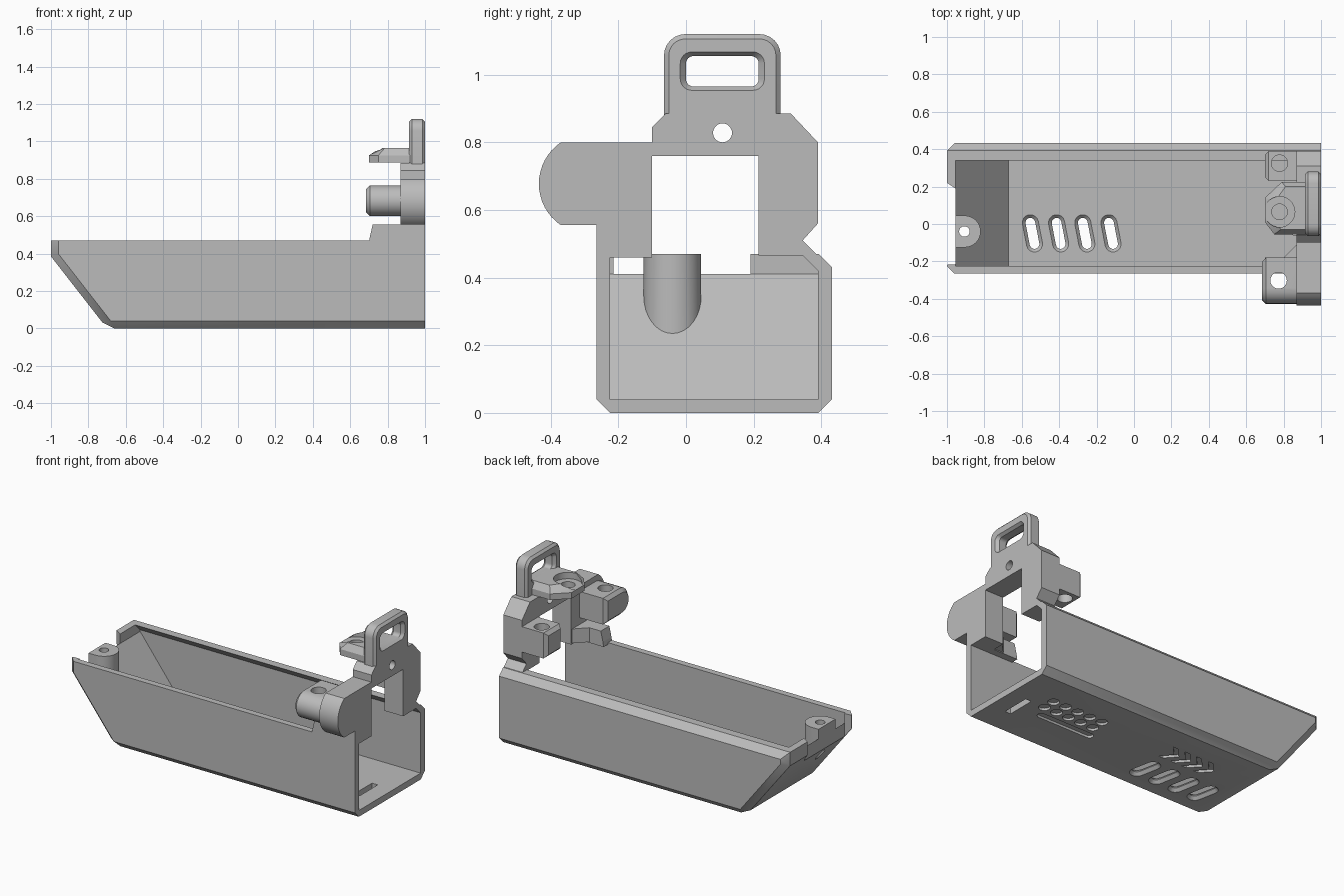
import bpy, bmesh
from math import sin, cos, pi, radians
from mathutils import Vector

cube = bpy.data.objects.get("Cube")
if cube:
    bpy.data.objects.remove(cube)

grey = bpy.data.materials.new("matte_grey")
grey.use_nodes = True
grey.diffuse_color = (0.5, 0.5, 0.5, 1)
grey.node_tree.nodes["Principled BSDF"].inputs["Base Color"].default_value = (0.5, 0.5, 0.5, 1)


def arc(cx, cy, r, a0, a1, n=12):
    return [(cx + r * cos(radians(a0 + (a1 - a0) * i / n)),
             cy + r * sin(radians(a0 + (a1 - a0) * i / n))) for i in range(n + 1)]


def circle(cx, cy, r, n=28):
    return arc(cx, cy, r, 0, 360, n)[:-1]


def rect(x0, y0, x1, y1, r=0):
    if not r:
        return [(x0, y0), (x1, y0), (x1, y1), (x0, y1)]
    return (arc(x1 - r, y1 - r, r, 0, 90, 6) + arc(x0 + r, y1 - r, r, 90, 180, 6)
            + arc(x0 + r, y0 + r, r, 180, 270, 6) + arc(x1 - r, y0 + r, r, 270, 360, 6))


def stadium(cx, cy, half, r, tilt):
    """Long rounded slot whose axis is turned by tilt degrees."""
    dx, dy = half * cos(radians(tilt)), half * sin(radians(tilt))
    return (arc(cx + dx, cy + dy, r, tilt - 90, tilt + 90, 8)
            + arc(cx - dx, cy - dy, r, tilt + 90, tilt + 270, 8))


def prism(name, pts, axis, a, b, bevel=0, where=None, end=None):
    """Extrude a 2D outline along an axis; 'end' is an optional far outline."""
    place = {"x": lambda p, t: (t, p[0], p[1]),
             "y": lambda p, t: (p[0], t, p[1]),
             "z": lambda p, t: (p[0], p[1], t)}[axis]
    bm = bmesh.new()
    lo = [bm.verts.new(place(p, a)) for p in pts]
    hi = [bm.verts.new(place(p, b)) for p in (end or pts)]
    bm.faces.new(lo)
    bm.faces.new(hi)
    for i in range(len(pts)):
        j = (i + 1) % len(pts)
        bm.faces.new((lo[i], lo[j], hi[j], hi[i]))
    bmesh.ops.recalc_face_normals(bm, faces=bm.faces[:])
    if bevel:
        edges = [e for e in bm.edges if where(e.verts[0].co, e.verts[1].co)]
        bmesh.ops.bevel(bm, geom=edges, offset=bevel, segments=1, affect='EDGES', profile=0.5)
        bmesh.ops.recalc_face_normals(bm, faces=bm.faces[:])
    mesh = bpy.data.meshes.new(name)
    bm.to_mesh(mesh)
    bm.free()
    mesh.materials.append(grey)
    ob = bpy.data.objects.new(name, mesh)
    bpy.context.scene.collection.objects.link(ob)
    return ob


def cut(ob, *cutters):
    """Subtract each cutter, then remove it."""
    for c in cutters:
        mod = ob.modifiers.new("cut", 'BOOLEAN')
        mod.operation, mod.solver, mod.object = 'DIFFERENCE', 'EXACT', c
        deps = bpy.context.evaluated_depsgraph_get()
        deps.update()
        mesh = bpy.data.meshes.new_from_object(ob.evaluated_get(deps))
        ob.modifiers.clear()
        ob.data = mesh
        bpy.data.objects.remove(c)


def smooth(ob):
    bpy.ops.object.select_all(action='DESELECT')
    bpy.context.view_layer.objects.active = ob
    ob.select_set(True)
    bpy.ops.object.shade_smooth_by_angle(angle=radians(28))


# Tray shell: slanted nose, chamfered lower and nose corners, chamfered back rim
def shell_edge(p, q):
    if min(p.x, q.x) > 0.9:
        return False
    same_side = abs(p.y - q.y) < 0.01
    if same_side:
        rim = p.z > 0.46 and q.z > 0.46
        return not rim or p.y > 0
    return p.z < 0.01 and q.z < 0.01


tray = prism("tray", [(-1, 0.47), (-1, 0.385), (-0.70, 0), (1, 0), (1, 0.47)], "y",
             -0.265, 0.432, 0.04, shell_edge)

# Cavity leaves the inward back lip and the nose screw boss standing
cavity = prism("cavity", [(-0.955, 0.6), (-0.955, 0.41), (-0.67, 0.04), (1.1, 0.04), (1.1, 0.6)],
               "y", -0.225, 0.39)
lip = prism("lip", [(0.34, 0.47), (0.395, 0.415), (0.5, 0.415), (0.5, 0.7), (0.34, 0.7)],
            "x", -1.2, 1.2)
boss = prism("boss", [(-1.1, -0.125)] + arc(-0.905, -0.04, 0.085, -90, 90, 16) + [(-1.1, 0.045)],
             "z", -0.1, 0.47)
cut(cavity, lip, boss)
cut(tray, cavity,
    prism("nose_notch", [(-1.1, -0.225), (-0.955, -0.215), (-0.955, 0.19), (-1.0, 0.22), (-1.1, 0.22)],
          "z", 0.2, 0.6),
    prism("boss_hole", circle(-0.907, -0.04, 0.028), "z", -0.1, 0.6))

# Floor vents with flared mouths on both sides
for i in range(4):
    x = -0.543 + 0.14 * i
    narrow, wide = stadium(x, -0.05, 0.058, 0.026, 101), stadium(x, -0.05, 0.058, 0.044, 101)
    cut(tray, prism("vent", narrow, "z", -0.1, 0.1),
        prism("vent_top", narrow, "z", 0.022, 0.041, end=wide),
        prism("vent_bottom", wide, "z", -0.001, 0.018, end=narrow))

# Underside engravings: dots, groove, chevrons, plus the strap slot
for i in range(5):
    for y in (0.115, 0.195):
        x = 0.75 - 0.088 * i
        cut(tray, prism("dot", circle(x, y, 0.034, 16), "z", -0.05, 0.015))
cut(tray, prism("groove", stadium(0.53, 0.035, 0.175, 0.024, 0), "z", -0.05, 0.015),
    prism("strap_slot", rect(0.85, -0.06, 0.89, 0.12), "z", -0.05, 0.1))
for i in range(4):
    x = -0.12 - 0.085 * i
    cut(tray, prism("chevron", [(x, 0.11), (x - 0.06, 0.175), (x, 0.24), (x + 0.035, 0.24),
                                (x - 0.025, 0.175), (x + 0.035, 0.11)], "z", -0.05, 0.015))
smooth(tray)

# End plate: two legs around a window, with a rounded front ear
outline = ([(-0.265, 0.46), (-0.265, 0.555)]
           + arc(-0.287, 0.6775, 0.148, 236, 124, 16)
           + [(-0.10, 0.80), (-0.10, 0.845), (-0.06, 0.885), (0.31, 0.885), (0.39, 0.80),
              (0.39, 0.56), (0.345, 0.51), (0.39, 0.465), (0.215, 0.465),
              (0.215, 0.76), (-0.10, 0.76), (-0.10, 0.46)])
plate = prism("end_plate", outline, "x", 0.87, 1.0)
cut(plate, prism("plate_hole", circle(0.108, 0.828, 0.028), "x", 0.8, 1.1))
smooth(plate)

# Raised front wall and gusset beside the plate
prism("wall_riser", [(0.70, 0.46), (0.705, 0.49), (0.72, 0.555), (0.9, 0.555), (0.9, 0.46)],
      "y", -0.265, -0.18)
prism("gusset", [(0.80, -0.18), (0.88, -0.10), (0.88, -0.18)], "z", 0.465, 0.555)


# Screw lugs pointing into the tray
def free_end(p, q):
    return p.x < 0.72 and q.x < 0.72


front_lug = prism("front_lug", [(-0.18, 0.60), (-0.18, 0.765)] + arc(-0.345, 0.6825, 0.0825, 90, 270),
                  "x", 0.685, 0.88, 0.02, free_end)
cut(front_lug, prism("hole", circle(0.773, -0.302, 0.044), "z", 0.5, 0.9))
back_lug = prism("back_lug", rect(0.23, 0.60, 0.39, 0.76), "x", 0.70, 0.88, 0.02, free_end)
cut(back_lug, prism("hole", circle(0.778, 0.325, 0.044), "z", 0.5, 0.9))

# Top bracket with a counterbored hole
base = [(0.70, 0.01), (0.75, -0.055), (0.96, -0.055), (0.96, 0.225), (0.79, 0.225), (0.70, 0.14)]
crown = [(0.76, 0.02), (0.785, -0.03), (0.96, -0.03), (0.96, 0.20), (0.81, 0.20), (0.76, 0.13)]
bracket = prism("top_bracket", base, "z", 0.887, 0.925)
bracket_crown = prism("bracket_crown", base, "z", 0.925, 0.965, end=crown)
for part in (bracket, bracket_crown):
    cut(part, prism("hole", circle(0.778, 0.065, 0.042), "z", 0.8, 1.1))
cut(bracket_crown, prism("counterbore", circle(0.778, 0.065, 0.082), "z", 0.92, 1.1))

# Strap loop with rounded corners and a flared slot
loop_shape = ([(-0.065, 0.87)] + arc(-0.002, 1.057, 0.063, 180, 90, 6)
              + arc(0.217, 1.057, 0.063, 90, 0, 6) + [(0.28, 0.87)])
loop = prism("strap_loop", loop_shape, "x", 0.915, 1.0, 0.014,
             lambda p, q: abs(p.x - q.x) < 0.001 and max(p.z, q.z) > 0.9)
inner, outer = rect(0, 0.965, 0.215, 1.055, 0.022), rect(-0.018, 0.953, 0.233, 1.068, 0.035)
cut(loop, prism("slot", inner, "x", 0.8, 1.1),
    prism("slot_outside", inner, "x", 0.982, 1.001, end=outer),
    prism("slot_inside", outer, "x", 0.914, 0.933, end=inner))

for part in (front_lug, back_lug, bracket, bracket_crown, loop):
    smooth(part)
